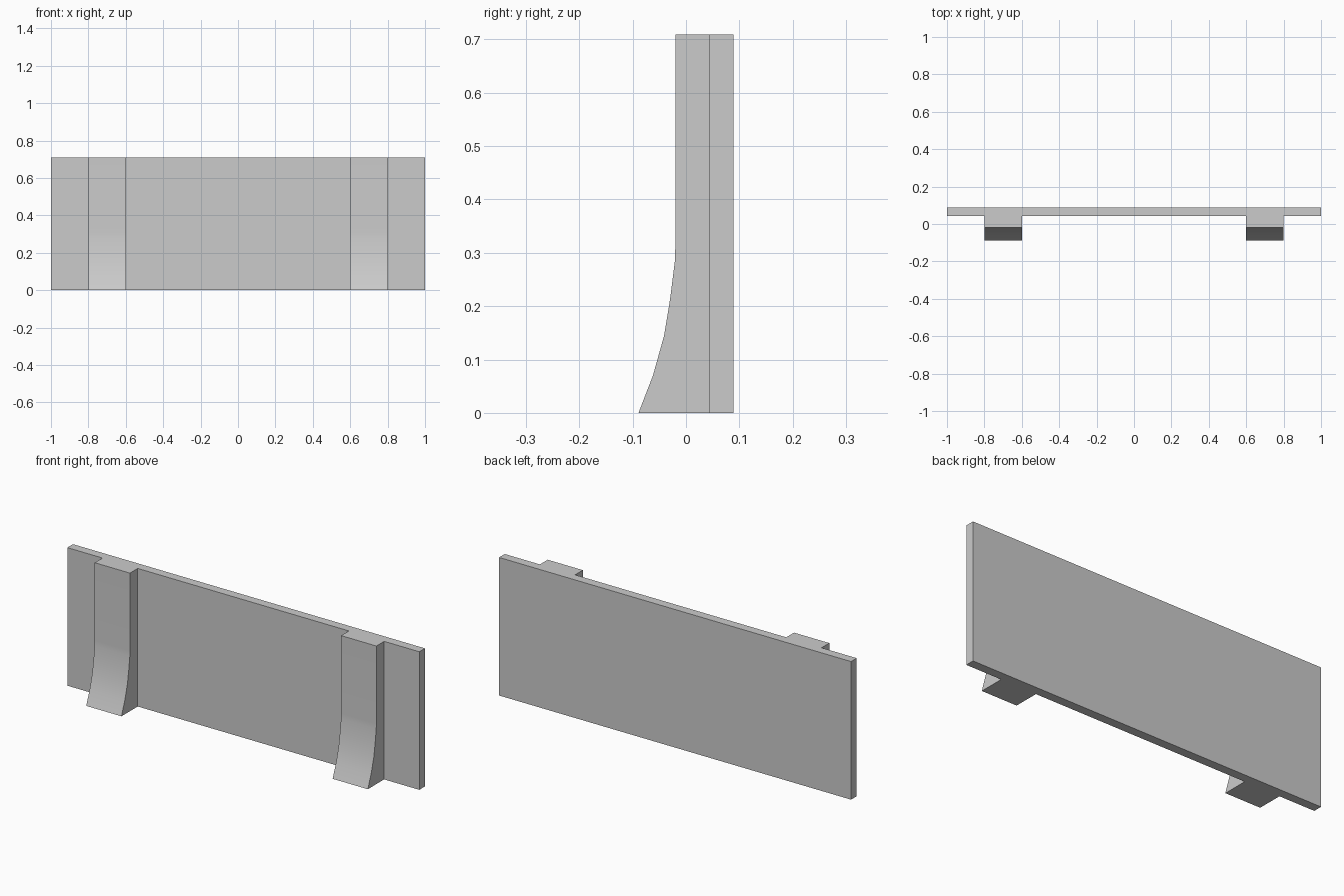
import bpy, bmesh, math

if "Cube" in bpy.data.objects:
    bpy.data.objects.remove(bpy.data.objects["Cube"])

BACK, FACE = 0.089, 0.043       # panel back and front planes
RIB_IN, RIB_OUT = 0.6, 0.8      # rib extent along x
# rib side profile: (front y, z), flared at the foot
PROFILE = [(-0.089, 0.0), (-0.062, 0.07), (-0.041, 0.145), (-0.030, 0.212),
           (-0.021, 0.283), (-0.020, 0.31), (-0.020, 0.709)]


def plan_outline(front_y):
    """Plan of the panel with both ribs, right half mirrored to the left."""
    right = [(RIB_IN, FACE), (RIB_IN, front_y), (RIB_OUT, front_y),
             (RIB_OUT, FACE), (1.0, FACE), (1.0, BACK)]
    left = [(-x, y) for x, y in reversed(right)]
    return right + left


# Panel with ribs: plan outlines lofted upward
bm = bmesh.new()
rings = [[bm.verts.new((x, y, z)) for x, y in plan_outline(fy)] for fy, z in PROFILE]
n = len(rings[0])
for low, high in zip(rings, rings[1:]):
    for i in range(n):
        j = (i + 1) % n
        bm.faces.new((low[i], low[j], high[j], high[i]))
bm.faces.new(rings[0][::-1])
bm.faces.new(rings[-1])

# Merge the flat strips into single clean faces
bmesh.ops.dissolve_limit(bm, angle_limit=math.radians(0.3), verts=bm.verts[:], edges=bm.edges[:])
bmesh.ops.recalc_face_normals(bm, faces=bm.faces[:])

mesh = bpy.data.meshes.new("ribbed_panel")
bm.to_mesh(mesh)
bm.free()
panel = bpy.data.objects.new("ribbed_panel", mesh)
bpy.context.collection.objects.link(panel)

# Smooth the flared foot, keep the corners sharp
bpy.context.view_layer.objects.active = panel
panel.select_set(True)
bpy.ops.object.shade_smooth_by_angle(angle=math.radians(30))
